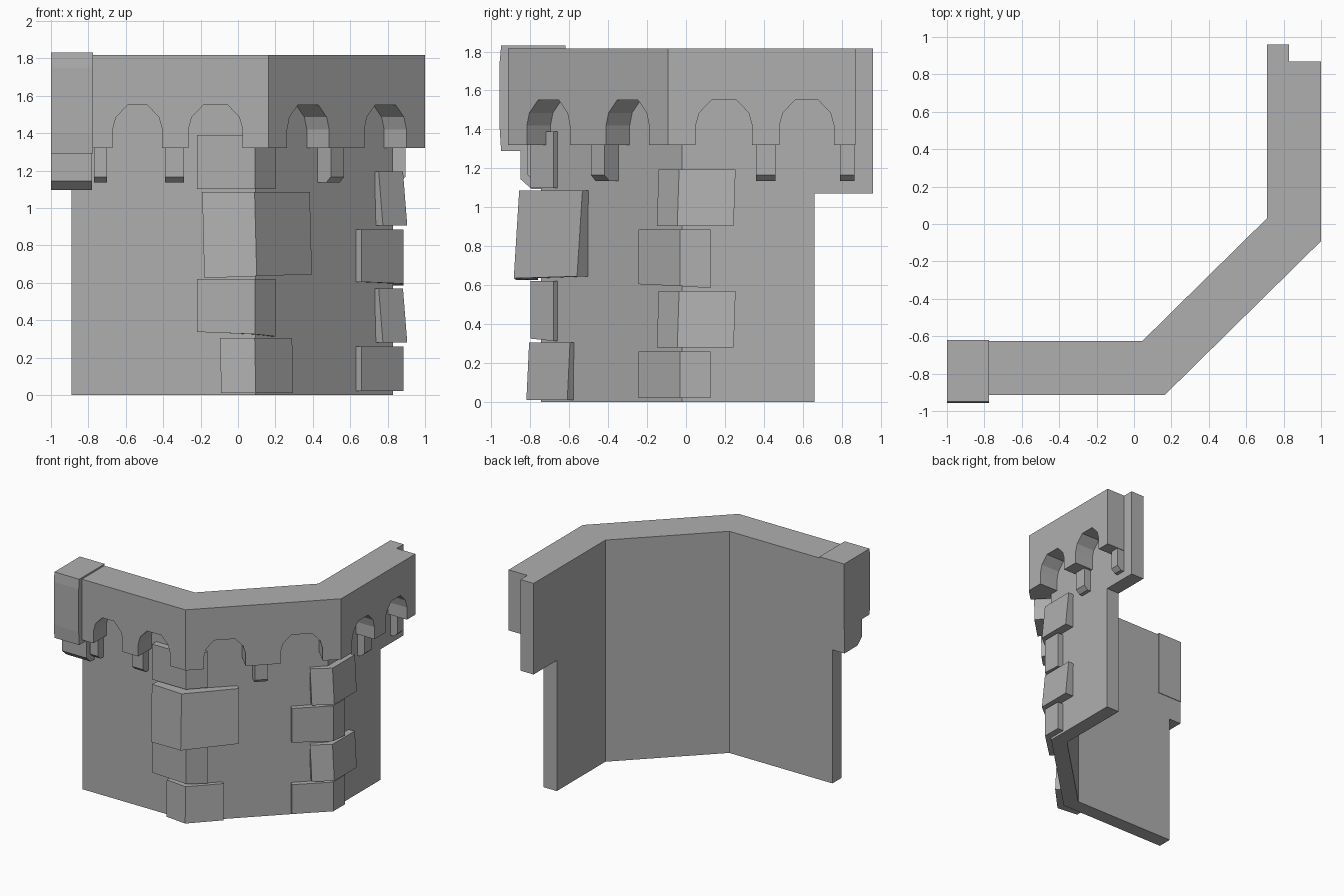
import bpy, bmesh
from math import tan
from mathutils import Vector as V

if "Cube" in bpy.data.objects:
    bpy.data.objects.remove(bpy.data.objects["Cube"])

A, B = V((0.045, -0.625)), V((0.71, 0.03))   # inner wall corners
DIAG = (B - A).normalized()
# Wall segments: origin on inner face, direction along wall, outward normal
FRONT = (V((0, -0.625)), V((1, 0)), V((0, -1)))
MID = (A, DIAG, V((DIAG.y, -DIAG.x)))
SIDE = (V((0.71, 0)), V((0, 1)), V((1, 0)))
MITRE_A = tan(FRONT[1].angle(DIAG) / 2)
MITRE_B = tan(SIDE[1].angle(DIAG) / 2)

# Mid grey stone
STONE = bpy.data.materials.new("stone")
STONE.diffuse_color = (0.43, 0.43, 0.43, 1)
STONE.use_nodes = True
STONE.node_tree.nodes["Principled BSDF"].inputs["Base Color"].default_value = STONE.diffuse_color


def loft(name, ring_a, ring_b):
    """Solid between two matching rings of 3D points."""
    bm = bmesh.new()
    a = [bm.verts.new(p) for p in ring_a]
    b = [bm.verts.new(p) for p in ring_b]
    bm.faces.new(a)
    bm.faces.new(b[::-1])
    for i in range(len(a)):
        j = (i + 1) % len(a)
        bm.faces.new((a[i], b[i], b[j], a[j]))
    bmesh.ops.recalc_face_normals(bm, faces=bm.faces)
    me = bpy.data.meshes.new(name)
    bm.to_mesh(me)
    bm.free()
    me.materials.append(STONE)
    ob = bpy.data.objects.new(name, me)
    bpy.context.collection.objects.link(ob)
    return ob


def prism(name, outline, z0, z1):
    return loft(name, [(p[0], p[1], z0) for p in outline], [(p[0], p[1], z1) for p in outline])


def place(seg, t, depth, z):
    o, d, n = seg
    p = o + d * t + n * depth
    return (p.x, p.y, z)


def parapet(name, seg, t0, t1, m0, m1, arches):
    """Overhanging panel with faceted arches; m0/m1 mitre the ends."""
    rings = []
    for depth in (0.119, 0.29):
        s, e = t0 - m0 * depth, t1 + m1 * depth
        prof = [(s, 1.817), (s, 1.32)]
        for a, b in arches:
            half = [(0, 1.32), (0, 1.42), (0.018, 1.485), (0.08, 1.55)]
            prof += [(a + x, z) for x, z in half]
            prof += [(b - x, z) for x, z in reversed(half)]
        prof += [(e, 1.32), (e, 1.817)]
        rings.append([place(seg, t, depth, z) for t, z in prof])
    loft(name, *rings)


def corbel(name, seg, t, width, d0, d1, z0, z1, chamfer):
    prof = [(d0, z0), (d1 - chamfer, z0), (d1, z0 + chamfer * 0.9), (d1, z1), (d0, z1)]
    loft(name, *[[place(seg, t + s * width / 2, d, z) for d, z in prof] for s in (-1, 1)])


def quoin(name, nl, nr, left, corner, right, z0, z1, lean=0, drop=0):
    """Corner stone wrapping the bend; lean pulls the top inwards, drop tilts the base."""
    bis = (nl + nr).normalized()
    l, c, r = V(left), V(corner), V(right)
    inner = [r - nr * 0.11, c - bis * 0.12, l - nl * 0.11]
    bottom = [l, c, r] + inner
    top = [p - bis * lean for p in (l, c, r)] + inner
    tilt = [drop, 0, -drop, -drop, 0, drop]
    loft(name, [(p.x, p.y, z0 + t) for p, t in zip(bottom, tilt)],
         [(p.x, p.y, z1) for p in top])


# Main wall, bent twice
prism("wall", [(-0.89, -0.625), A, B, (0.71, 0.66), (0.83, 0.66),
               (0.83, B.y - 0.12 * MITRE_B), (A.x + 0.12 * MITRE_A, -0.745), (-0.89, -0.745)], 0, 1.817)
# Upper wall overhang past the right end
prism("wall_end", [(0.71, 0.66), (0.83, 0.66), (0.83, 0.96), (0.71, 0.96)], 1.07, 1.817)

# Arched parapet on the three faces
length = (B - A).length
parapet("parapet_front", FRONT, -0.80, A.x, 0, MITRE_A, [(-0.67, -0.405), (-0.265, 0.025)])
parapet("parapet_diagonal", MID, 0, length, MITRE_A, MITRE_B, [(0.02, 0.335), (0.60, 0.915)])
parapet("parapet_side", SIDE, B.y, 0.87, MITRE_B, 0, [(0.05, 0.34), (0.48, 0.76)])

# Corbels between arches
for name, seg, t, w, d in (("front_a", FRONT, -0.735, 0.07, 0.19), ("front_b", FRONT, -0.34, 0.10, 0.19),
                           ("diagonal", MID, length / 2, 0.10, 0.22),
                           ("side_a", SIDE, 0.41, 0.10, 0.185), ("side_b", SIDE, 0.828, 0.075, 0.185)):
    corbel("corbel_" + name, seg, t, w, 0.10, d, 1.135, 1.33, 0.035)

# End merlon at the left with its bracket
cap = [(-0.62, 1.29), (-0.95, 1.29), (-0.957, 1.4), (-0.957, 1.75), (-0.95, 1.83), (-0.62, 1.83)]
loft("end_cap", *[[(x, y, z) for y, z in cap] for x in (-1, -0.775)])
corbel("end_bracket", FRONT, -0.89, 0.22, 0.0, 0.225, 1.095, 1.30, 0.055)

# Corner stones at the front bend
NF, NM, NS = FRONT[2], MID[2], SIDE[2]
for i, (l, c, r, z0, z1, lean, drop) in enumerate((
        ((-0.09, -0.80), (0.095, -0.82), (0.295, -0.61), 0.01, 0.305, 0.015, 0),
        ((-0.22, -0.80), (0.09, -0.80), (0.20, -0.68), 0.325, 0.62, 0, 0.012),
        ((-0.18, -0.87), (0.10, -0.885), (0.395, -0.56), 0.635, 1.085, 0.03, -0.01),
        ((-0.22, -0.80), (0.09, -0.80), (0.20, -0.68), 1.10, 1.39, 0, 0))):
    quoin(f"front_quoin_{i + 1}", NF, NM, l, c, r, z0, z1, lean, drop)

# Corner stones at the side bend
for i in range(2):
    dz = i * 0.625
    quoin(f"side_quoin_short_{i + 1}", NM, NS, (0.66, -0.245), (0.885, -0.03), (0.885, 0.125),
          0.02 + i * 0.575, 0.26 + dz, 0, 0.01 * i)
    quoin(f"side_quoin_long_{i + 1}", NM, NS, (0.775, -0.15), (0.905, -0.045), (0.905, 0.245),
          0.28 + dz, 0.57 + dz, 0.025, 0)
